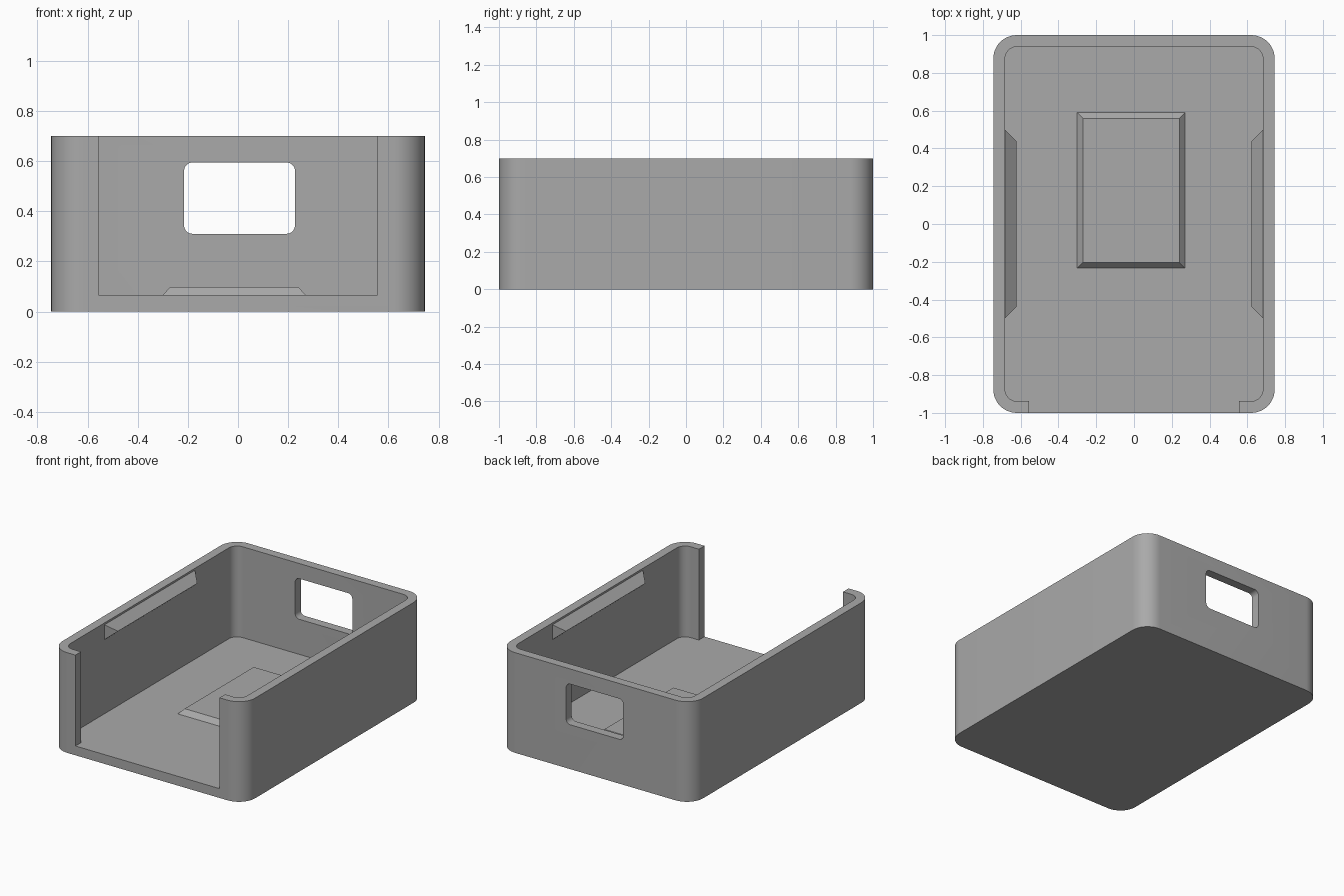
import bpy, bmesh, math
from mathutils import Vector

cube = bpy.data.objects.get("Cube")
if cube:
    bpy.data.objects.remove(cube, do_unlink=True)

HX, HY, H = 0.745, 1.0, 0.7      # outer half sizes and height
WALL, FLOOR = 0.062, 0.065

grey = bpy.data.materials.new("plain grey")
grey.use_nodes = True
colour = (0.4, 0.4, 0.4, 1)
grey.diffuse_color = colour
grey.node_tree.nodes["Principled BSDF"].inputs["Base Color"].default_value = colour


def rounded_rect(hx, hy, r, steps=12):
    """Counter-clockwise outline of a rounded rectangle."""
    points = []
    for corner, (sx, sy) in enumerate([(1, 1), (-1, 1), (-1, -1), (1, -1)]):
        for i in range(steps + 1):
            a = math.pi / 2 * (corner + i / steps)
            points.append((sx * (hx - r) + r * math.cos(a),
                           sy * (hy - r) + r * math.sin(a)))
    return points


def make_object(name, bm):
    bmesh.ops.recalc_face_normals(bm, faces=bm.faces)
    mesh = bpy.data.meshes.new(name)
    bm.to_mesh(mesh)
    bm.free()
    mesh.materials.append(grey)
    obj = bpy.data.objects.new(name, mesh)
    bpy.context.collection.objects.link(obj)
    return obj


def prism(name, outline, place, depth):
    """Extrude an outline, placed in space by a function, along depth."""
    bm = bmesh.new()
    face = bm.faces.new([bm.verts.new(place(u, v)) for u, v in outline])
    moved = bmesh.ops.extrude_face_region(bm, geom=[face])["geom"]
    bmesh.ops.translate(bm, vec=depth,
                        verts=[g for g in moved if isinstance(g, bmesh.types.BMVert)])
    return make_object(name, bm)


def ridge(name, base, top):
    """Bevelled raised shape, open where it meets its wall or floor."""
    bm = bmesh.new()
    lower = [bm.verts.new(p) for p in base]
    upper = [bm.verts.new(p) for p in top]
    for i in range(4):
        j = (i + 1) % 4
        bm.faces.new((lower[i], lower[j], upper[j], upper[i]))
    bm.faces.new(upper)
    bmesh.ops.remove_doubles(bm, verts=bm.verts, dist=0.0001)
    return make_object(name, bm)


# Tray body
body = prism("tray_body", rounded_rect(HX, HY, 0.125),
             lambda u, v: (u, v, 0), (0, 0, H))

# Hollow, front opening and rear window
cutters = [
    prism("cavity_cutter", rounded_rect(HX - WALL, HY - WALL, 0.063),
          lambda u, v: (u, v, FLOOR), (0, 0, 1)),
    prism("front_cutter", [(-0.557, -1.2), (0.557, -1.2), (0.557, -0.8), (-0.557, -0.8)],
          lambda u, v: (u, v, FLOOR), (0, 0, 1)),
    prism("window_cutter", rounded_rect(0.221, 0.142, 0.033, 8),
          lambda u, v: (u + 0.006, 0.8, v + 0.452), (0, 0.4, 0)),
]
bpy.context.view_layer.objects.active = body
for cutter in cutters:
    cutter.hide_render = True
    mod = body.modifiers.new(cutter.name, "BOOLEAN")
    mod.operation, mod.solver, mod.object = "DIFFERENCE", "EXACT", cutter
    bpy.ops.object.modifier_apply(modifier=mod.name)
    bpy.data.objects.remove(cutter, do_unlink=True)

bpy.ops.object.select_all(action="DESELECT")
body.select_set(True)
bpy.ops.object.shade_smooth_by_angle(angle=math.radians(30))

# Raised pad on the floor
pad_centre = Vector((-0.015, 0.178, FLOOR))
corners = [(-1, -1), (1, -1), (1, 1), (-1, 1)]
ridge("floor_pad",
      [pad_centre + Vector((0.286 * x, 0.412 * y, 0)) for x, y in corners],
      [pad_centre + Vector((0.255, 0, 0)) * x + Vector((0, 0.381, 0.033)) * 1
       + Vector((0, 0.381 * (y - 1), 0)) for x, y in corners])

# Snap ridges along both side walls
for side, name in ((1, "left_snap_ridge"), (-1, "right_snap_ridge")):
    bm = bmesh.new()
    wall_x, tip_x, mid = side * (HX - WALL), side * (HX - 2 * WALL), 0.635
    tips = [bm.verts.new((tip_x, y, mid)) for y in (-0.438, 0.438)]
    low = [bm.verts.new((wall_x, y, mid - 0.052)) for y in (-0.5, 0.5)]
    high = [bm.verts.new((wall_x, y, mid + 0.052)) for y in (-0.5, 0.5)]
    bm.faces.new((low[0], low[1], tips[1], tips[0]))
    bm.faces.new((tips[0], tips[1], high[1], high[0]))
    bm.faces.new((low[0], tips[0], high[0]))
    bm.faces.new((low[1], high[1], tips[1]))
    # Closed at the back so the outside direction is well defined
    bm.faces.new((low[0], high[0], high[1], low[1]))
    make_object(name, bm)
